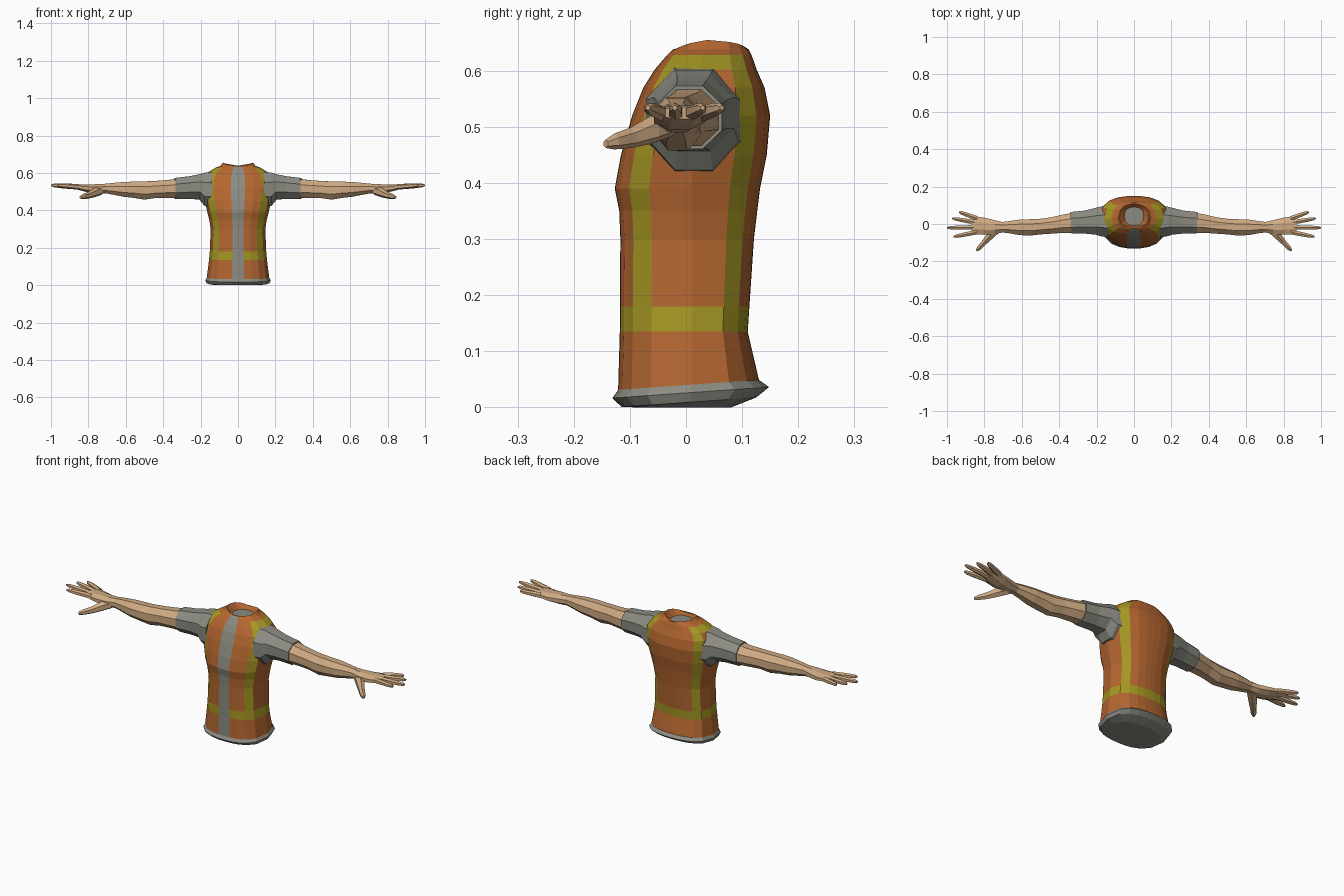
import bpy, bmesh, math
from mathutils import Vector


def material(name, rgb):
    m = bpy.data.materials.new(name)
    m.diffuse_color = (*rgb, 1)
    return m


ORANGE = material("orange cloth", (0.46, 0.135, 0.03))
GREY = material("grey cloth", (0.26, 0.26, 0.225))
YELLOW = material("yellow band", (0.38, 0.31, 0.017))
SKIN = material("skin", (0.62, 0.40, 0.225))


def loft(name, rings, mats, rule=None, mirror=False):
    """Join rings of points with quads, cap both ends; rule(ring, column) picks the material."""
    bm = bmesh.new()
    vs = [[bm.verts.new(p) for p in r] for r in rings]
    n = len(vs[0])
    for i in range(len(vs) - 1):
        for j in range(n):
            k = (j + 1) % n
            f = bm.faces.new((vs[i][j], vs[i][k], vs[i + 1][k], vs[i + 1][j]))
            f.material_index = rule(i, j) if rule else 0
    for r in (vs[0], vs[-1]):
        f = bm.faces.new(r)
        f.material_index = 1 if rule else 0
    bmesh.ops.recalc_face_normals(bm, faces=bm.faces)
    me = bpy.data.meshes.new(name)
    bm.to_mesh(me)
    bm.free()
    for m in mats:
        me.materials.append(m)
    ob = bpy.data.objects.new(name, me)
    bpy.context.collection.objects.link(ob)
    if mirror:
        ob.modifiers.new("Mirror", 'MIRROR').use_mirror_merge = False
    return ob


def limb(name, path, mat, sides=8):
    """Tube along (x, y, z, half width, half height) stations, mirrored to the other side."""
    rings = []
    for i, (x, y, z, w, h) in enumerate(path):
        a, b = path[max(i - 1, 0)], path[min(i + 1, len(path) - 1)]
        d = Vector((b[0] - a[0], b[1] - a[1], 0)).normalized()
        side = Vector((-d.y, d.x, 0))
        ring = []
        for k in range(sides):
            t = math.tau * (k + 0.5) / sides
            s = 1 / math.cos(math.pi / sides) ** 0.6
            ring.append(Vector((x, y, z)) + side * w * s * math.cos(t)
                        + Vector((0, 0, h * s * math.sin(t))))
        rings.append(ring)
    return loft(name, rings, [mat], mirror=True)


# Torso: columns are fractions of the half width, so stripe edges fall on edges
COLS = (0, 0.2, 0.45, 0.69, 0.9)
right_front = [(u, -1) for u in COLS] + [(1, 0)]
right_back = [(u, 1) for u in reversed(COLS)]
left_back = [(-u, 1) for u in COLS[1:]] + [(-1, 0)]
left_front = [(-u, -1) for u in reversed(COLS[1:])]
PROFILE = right_front + right_back + left_back + left_front

# height, half width, front y, back y
LEVELS = [
    (0.000, 0.125, -0.080, 0.080),
    (0.009, 0.168, -0.115, 0.125),
    (0.026, 0.175, -0.131, 0.148),
    (0.040, 0.167, -0.121, 0.130),
    (0.135, 0.155, -0.118, 0.110),
    (0.180, 0.151, -0.118, 0.113),
    (0.300, 0.146, -0.117, 0.121),
    (0.350, 0.154, -0.119, 0.127),
    (0.390, 0.164, -0.127, 0.132),
    (0.450, 0.178, -0.116, 0.144),
    (0.520, 0.189, -0.096, 0.150),
    (0.570, 0.186, -0.076, 0.140),
    (0.602, 0.162, -0.056, 0.126),
    (0.628, 0.120, -0.034, 0.117),
    (0.638, 0.094, -0.024, 0.112),
    (0.643, 0.080, -0.016, 0.106),
    (0.622, 0.052, -0.008, 0.090),
]
COLLAR = 15


def torso_ring(i):
    z, a, front, back = LEVELS[i]
    mid = 0.01 if i < 9 else 0.01 + 0.032 * (i - 8) / 8
    ring = []
    for u, s in PROFILE:
        depth = (1 - abs(u) ** 2.5) ** 0.4
        y = mid + depth * ((back - mid) if s > 0 else (mid - front)) * s
        dz = 0.07 * y if 0 < i < 4 else 0
        if i == COLLAR:                       # collar dips at the front
            dz = 0.012 * abs(u) - (0.008 if s < 0 else 0.004) * depth
        ring.append((u * a, y, z + dz))
    return ring


def torso_colour(i, j):
    (u0, s0), (u1, s1) = PROFILE[j], PROFILE[(j + 1) % len(PROFILE)]
    u = abs(u0 + u1) / 2
    if i < 3 or i == COLLAR + 1:
        return 1                              # hem
    if u < 0.2 and s0 + s1 < 0 and i < COLLAR - 1:
        return 1                              # front strip
    if i == 4:
        return 2                              # waist band
    if 5 <= i <= 12 and 0.69 < u < 0.9:
        return 2                              # braces
    if i == 12 and u > 0.69:
        return 2                              # braces over the shoulder
    return 0


loft("vest", [torso_ring(i) for i in range(len(LEVELS))],
     [ORANGE, GREY, YELLOW], torso_colour)

# Sleeves with a flared armhole
limb("sleeve", [
    (0.140, 0.014, 0.512, 0.088, 0.096),
    (0.178, 0.014, 0.512, 0.082, 0.092),
    (0.205, 0.014, 0.525, 0.074, 0.070),
    (0.260, 0.010, 0.522, 0.064, 0.062),
    (0.337, 0.006, 0.517, 0.060, 0.058),
], GREY)

# Bare arms down to the wrist
limb("arm", [
    (0.325, 0.006, 0.517, 0.056, 0.053),
    (0.380, 0.001, 0.514, 0.050, 0.049),
    (0.440, -0.008, 0.512, 0.045, 0.047),
    (0.500, -0.014, 0.506, 0.043, 0.050),
    (0.555, -0.018, 0.510, 0.045, 0.045),
    (0.610, -0.018, 0.512, 0.043, 0.041),
    (0.665, -0.017, 0.515, 0.034, 0.033),
    (0.710, -0.017, 0.517, 0.028, 0.026),
], SKIN)

# Hands
limb("palm", [
    (0.700, -0.017, 0.517, 0.028, 0.026),
    (0.745, -0.018, 0.515, 0.039, 0.026),
    (0.800, -0.012, 0.517, 0.047, 0.022),
    (0.845, -0.008, 0.523, 0.049, 0.016),
    (0.868, -0.007, 0.525, 0.042, 0.011),
], SKIN)
limb("thumb", [
    (0.730, -0.026, 0.508, 0.022, 0.023),
    (0.768, -0.062, 0.495, 0.021, 0.023),
    (0.800, -0.098, 0.481, 0.015, 0.017),
    (0.828, -0.128, 0.474, 0.013, 0.013),
    (0.842, -0.143, 0.470, 0.006, 0.007),
], SKIN, 6)

# Fingers: base y, tip x, tip y
for name, by, tx, ty in (("little_finger", 0.030, 0.935, 0.064),
                         ("ring_finger", 0.007, 0.972, 0.030),
                         ("middle_finger", -0.018, 1.000, -0.020),
                         ("index_finger", -0.043, 0.965, -0.068)):
    path = []
    for t, r in ((0, 0.013), (0.35, 0.0125), (0.65, 0.0115), (0.9, 0.009), (1, 0.004)):
        path.append((0.838 + (tx - 0.838) * t, by + (ty - by) * t,
                     0.524 + 0.010 * t, r, r))
    limb(name, path, SKIN, 6)
